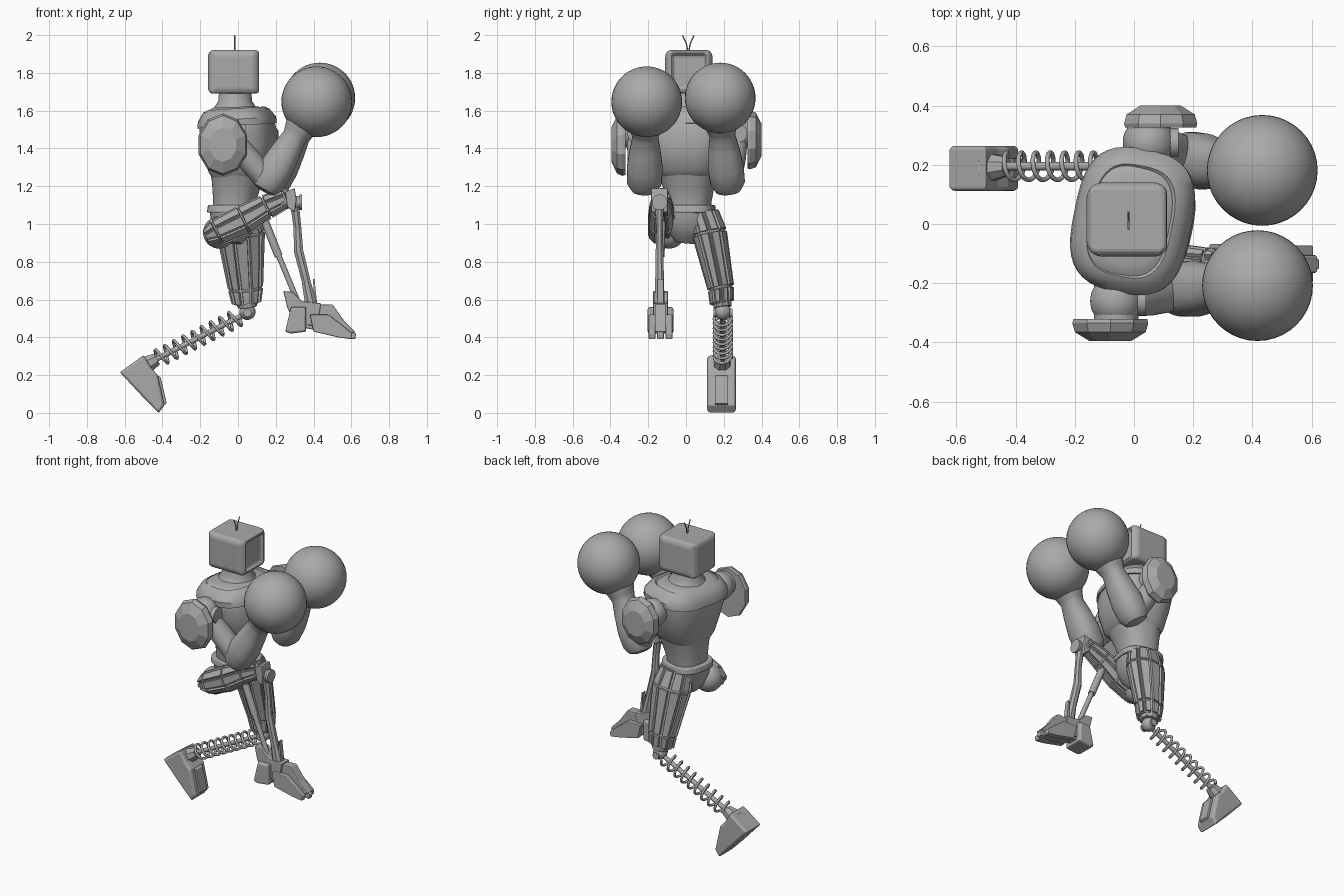
import bpy, bmesh, math
from mathutils import Vector, Matrix

old = bpy.data.objects.get("Cube")
if old:
    bpy.data.objects.remove(old)

grey = bpy.data.materials.new("plain grey")
grey.use_nodes = True
grey.diffuse_color = (0.4, 0.4, 0.4, 1)
grey.node_tree.nodes["Principled BSDF"].inputs["Base Color"].default_value = (0.4, 0.4, 0.4, 1)
X, Y, Z = Vector((1, 0, 0)), Vector((0, 1, 0)), Vector((0, 0, 1))


def finish(name, bm, smooth=False, bevel=0, angle=35):
    bmesh.ops.recalc_face_normals(bm, faces=bm.faces)
    me = bpy.data.meshes.new(name)
    bm.to_mesh(me)
    bm.free()
    ob = bpy.data.objects.new(name, me)
    bpy.context.collection.objects.link(ob)
    me.materials.append(grey)
    if bevel:
        mod = ob.modifiers.new("Bevel", 'BEVEL')
        mod.width, mod.segments, mod.limit_method = bevel, 2, 'ANGLE'
    if smooth:
        bpy.ops.object.select_all(action='DESELECT')
        ob.select_set(True)
        bpy.context.view_layer.objects.active = ob
        bpy.ops.object.shade_smooth_by_angle(angle=math.radians(angle))
    return ob


def loft(name, path, sides=8, ref=Y, square=2, smooth=False, panel=None, bevel=0):
    """Skin rings (x, y, z, half size along ref, half size across) into a closed body."""
    d = (Vector(path[-1][:3]) - Vector(path[0][:3])).normalized()
    u = (ref - d * ref.dot(d)).normalized()
    v = d.cross(u)
    bm, rings = bmesh.new(), []
    for x, y, z, a, b in path:
        ring = []
        for i in range(sides):
            t = (i + 0.5) * math.tau / sides
            c, s = math.cos(t), math.sin(t)
            c = math.copysign(abs(c) ** (2 / square), c)
            s = math.copysign(abs(s) ** (2 / square), s)
            ring.append(bm.verts.new(Vector((x, y, z)) + u * a * c + v * b * s))
        rings.append(ring)
    walls = []
    for r, q in zip(rings, rings[1:]):
        for i in range(sides):
            j = (i + 1) % sides
            walls.append(bm.faces.new((r[i], r[j], q[j], q[i])))
    bm.faces.new(rings[0])
    bm.faces.new(rings[-1])
    bmesh.ops.recalc_face_normals(bm, faces=bm.faces)
    if panel:  # raised armour plates
        bmesh.ops.inset_individual(bm, faces=walls, thickness=panel, depth=0)
        bmesh.ops.inset_individual(bm, faces=walls, thickness=0.002, depth=0.012)
    return finish(name, bm, smooth, bevel)


def rod(name, p, q, r, r2=None, sides=16):
    return loft(name, [(*p, r, r), (*q, r2 or r, r2 or r)], sides,
                X if abs(p[1] - q[1]) > 0.04 else Y, smooth=True)


def ball(name, p, r, squash=(1, 1, 1)):
    bm = bmesh.new()
    bmesh.ops.create_uvsphere(bm, u_segments=40, v_segments=24, radius=r)
    bmesh.ops.transform(bm, matrix=Matrix.Translation(p) @ Matrix.Diagonal((*squash, 1)), verts=bm.verts)
    return finish(name, bm, True)


def prism(name, outline, y, half, bevel=0.006, inset=0):
    """Side outline in x and z, thickened along y, with raised side panels."""
    bm = bmesh.new()
    f = bm.faces.new([bm.verts.new((x, y - half, z)) for x, z in outline])
    ext = bmesh.ops.extrude_face_region(bm, geom=[f])
    moved = [g for g in ext['geom'] if isinstance(g, bmesh.types.BMVert)]
    bmesh.ops.translate(bm, verts=moved, vec=Y * half * 2)
    bmesh.ops.recalc_face_normals(bm, faces=bm.faces)
    if inset:
        ends = [g for g in bm.faces if abs(g.normal.y) > 0.9]
        bmesh.ops.inset_individual(bm, faces=ends, thickness=inset, depth=0.01)
    return finish(name, bm, bevel=bevel)


def wire(name, pts, r):
    cu = bpy.data.curves.new(name, 'CURVE')
    cu.dimensions, cu.bevel_depth, cu.bevel_resolution, cu.use_fill_caps = '3D', r, 2, True
    sp = cu.splines.new('POLY')
    sp.points.add(len(pts) - 1)
    for p, co in zip(sp.points, pts):
        p.co = (*co, 1)
    cu.materials.append(grey)
    ob = bpy.data.objects.new(name, cu)
    bpy.context.collection.objects.link(ob)


# Head: box with raised sides and a sunken screen in front
bm = bmesh.new()
bmesh.ops.create_cube(bm, size=1)
bmesh.ops.transform(bm, matrix=Matrix.Translation((-0.02, 0.015, 1.805)) @ Matrix.Diagonal((0.25, 0.22, 0.23, 1)),
                    verts=bm.verts)
flanks = [f for f in bm.faces if abs(f.normal.z) < 0.5 and f.normal.x < 0.5]
screen = [f for f in bm.faces if f.normal.x > 0.5]
bmesh.ops.inset_individual(bm, faces=flanks, thickness=0.035, depth=0.015)
bmesh.ops.inset_individual(bm, faces=screen, thickness=0.028, depth=0.01)
bmesh.ops.inset_individual(bm, faces=screen, thickness=0.012, depth=-0.02)
finish("head", bm, bevel=0.012)
for side in (-1, 1):
    wire("antenna", [(-0.018, 0.012 + side * s, z) for s, z in ((0.003, 1.915), (0.01, 1.955), (0.03, 1.998))], 0.0035)

# Torso, turned a little about the vertical
across = Vector((math.sin(0.2), math.cos(0.2), 0))
loft("neck", [(-0.015, 0.015, 1.56, 0.16, 0.13), (-0.015, 0.015, 1.62, 0.11, 0.11),
              (-0.015, 0.015, 1.65, 0.09, 0.09), (-0.015, 0.015, 1.71, 0.085, 0.085)], 32, smooth=True)
loft("chest", [(0.0, 0.01, 1.25, 0.15, 0.135), (0.01, 0.01, 1.28, 0.175, 0.16), (0.01, 0.01, 1.4, 0.21, 0.19),
               (0.0, 0.01, 1.5, 0.235, 0.195), (-0.005, 0.01, 1.55, 0.235, 0.185), (-0.01, 0.01, 1.6, 0.2, 0.15),
               (-0.01, 0.01, 1.62, 0.15, 0.11)], 40, across, 2.8, True)
loft("collar_plate", [(-0.005, 0.01, 1.52, 0.243, 0.2), (-0.005, 0.01, 1.555, 0.245, 0.195),
                      (-0.01, 0.01, 1.6, 0.215, 0.165), (-0.01, 0.01, 1.612, 0.19, 0.14),
                      (-0.01, 0.01, 1.595, 0.17, 0.12)], 40, across, 3, True)
loft("abdomen", [(-0.02, 0.015, 1.08, 0.115, 0.11), (-0.02, 0.015, 1.12, 0.12, 0.11), (-0.01, 0.015, 1.2, 0.135, 0.125),
                 (0.0, 0.01, 1.28, 0.165, 0.145)], 40, across, 2.4, True)
loft("belt", [(-0.02, 0.015, 1.06, 0.14, 0.14), (-0.02, 0.015, 1.1, 0.135, 0.135)], 32, across, 2.8, True, bevel=0.006)
loft("pelvis", [(-0.03, 0.0, 0.9, 0.05, 0.05), (-0.03, 0.0, 0.94, 0.09, 0.09), (-0.02, 0.01, 1.0, 0.125, 0.12),
                (-0.02, 0.015, 1.07, 0.135, 0.13)], 32, across, 2.4, True)
ball("raised_hip_joint", (-0.1, -0.09, 0.955), 0.085)
ball("standing_hip_joint", (-0.01, 0.09, 1.01), 0.085)


# Arms: shoulder joint, pad, upper arm, forearm and round glove
def arm(side, shoulder, elbow, wrist, glove, pad):
    s, e, w = Vector(shoulder), Vector(elbow), Vector(wrist)
    rod(side + "_shoulder_axle", s - Y * 0.08, s + Y * 0.08, 0.075, sides=24)
    ball(side + "_shoulder_ball", s, 0.088)
    hub = s + Vector((0.05, 0, 0.0))
    rod(side + "_shoulder_hub", hub, hub + X * 0.05, 0.05)
    m = s.lerp(e, 0.5)
    loft(side + "_upper_arm", [(*s, 0.055, 0.06), (*m, 0.07, 0.065), (*e, 0.07, 0.06)], 24, smooth=True)
    rows = ((-0.18, 0.035), (-0.14, 0.068), (0, 0.092), (0.3, 0.095), (0.65, 0.082), (0.92, 0.068), (1.0, 0.075), (1.15, 0.09))
    loft(side + "_forearm", [(*e.lerp(w, t), r, r * 0.95) for t, r in rows], 28, square=2.3, smooth=True)
    ball(side + "_glove", glove, 0.187)
    out = math.copysign(1, s.y)
    px, py, pz, a, b = pad
    loft(side + "_shoulder_pad", [(px, py + out * h, pz, a * k, b * k)
                                  for h, k in ((-0.075, 0.97), (-0.06, 1.0), (-0.03, 0.93), (0, 0.55))], 10, X)


arm("right", (-0.06, -0.26, 1.48), (0.16, -0.22, 1.22), (0.31, -0.215, 1.48), (0.417, -0.208, 1.647),
    (-0.08, -0.395, 1.42, 0.135, 0.165))
arm("left", (0.05, 0.275, 1.48), (0.19, 0.22, 1.22), (0.33, 0.19, 1.49), (0.433, 0.181, 1.667),
    (0.09, 0.4, 1.445, 0.13, 0.155))

# Raised right leg: armoured thigh, knee barrel, thin struts
loft("right_thigh", [(-0.17, -0.13, 0.93, 0.035, 0.03), (-0.11, -0.13, 0.955, 0.065, 0.065), (0.03, -0.13, 1.02, 0.065, 0.075),
                     (0.15, -0.13, 1.09, 0.055, 0.06), (0.25, -0.13, 1.135, 0.04, 0.045), (0.28, -0.13, 1.15, 0.035, 0.035)],
     8, panel=0.006)
rod("right_knee_barrel", (0.22, -0.14, 1.115), (0.335, -0.14, 1.115), 0.034)
rod("right_knee_cap", (0.325, -0.14, 1.115), (0.34, -0.14, 1.115), 0.042)
prism("right_knee_bracket", [(0.25, 1.17), (0.3, 1.19), (0.31, 1.13), (0.3, 1.06), (0.26, 1.09)], -0.14, 0.045)
loft("right_shin", [(0.3, -0.14, 1.1, 0.025, 0.025), (0.315, -0.14, 0.98, 0.018, 0.022), (0.32, -0.14, 0.86, 0.022, 0.027),
                    (0.36, -0.14, 0.7, 0.025, 0.025), (0.39, -0.14, 0.56, 0.03, 0.035)], 8)
rod("shin_piston", (0.14, -0.13, 1.02), (0.215, -0.135, 0.83), 0.022)
rod("shin_piston_rod", (0.2, -0.135, 0.87), (0.32, -0.14, 0.58), 0.015)
prism("right_ankle", [(0.24, 0.645), (0.29, 0.64), (0.34, 0.59), (0.44, 0.58), (0.42, 0.46), (0.3, 0.47), (0.26, 0.56)], -0.135, 0.04)
prism("right_heel_claw", [(0.28, 0.56), (0.36, 0.56), (0.36, 0.43), (0.28, 0.42), (0.25, 0.43)], -0.135, 0.058, inset=0.008)
prism("ankle_fin", [(0.4, 0.57), (0.42, 0.57), (0.405, 0.71), (0.398, 0.71)], -0.135, 0.015, 0)
prism("right_foot_top", [(0.35, 0.57), (0.5, 0.575), (0.56, 0.49), (0.62, 0.43), (0.6, 0.42), (0.46, 0.43), (0.35, 0.45)],
      -0.135, 0.03)
for k in (-1, 0, 1):
    tip = 0.02 if k == 0 else 0
    prism("right_toe", [(0.38, 0.52), (0.48, 0.52), (0.57 + tip, 0.45), (0.605 + tip, 0.42), (0.6 + tip, 0.39), (0.53, 0.4),
                        (0.4, 0.43)], -0.135 + k * 0.045, 0.018, 0.005)

# Left leg: plated thigh, ball knee, coil spring shin
loft("left_thigh", [(0.045, 0.19, 0.58, 0.055, 0.07), (0.04, 0.185, 0.66, 0.062, 0.085), (0.015, 0.125, 0.95, 0.085, 0.12),
                    (0.0, 0.09, 1.06, 0.075, 0.1)], 10, panel=0.008)
loft("left_knee_collar", [(0.05, 0.195, 0.56, 0.05, 0.05), (0.045, 0.19, 0.6, 0.055, 0.065)], 10)
ball("left_knee_ball", (0.05, 0.195, 0.535), 0.043)
rod("left_knee_pin", (0.05, 0.145, 0.53), (0.05, 0.245, 0.53), 0.022)
top, end = Vector((0.05, 0.195, 0.53)), Vector((-0.47, 0.195, 0.265))
rod("spring_core", top, end, 0.014)
d = (end - top).normalized()
n = d.cross(Y)
turns, steps = 9, 24
coil = []
for i in range(turns * steps + 1):
    t, a = i / (turns * steps), i * math.tau / steps
    coil.append(top.lerp(end, 0.08 + 0.84 * t) + Y * 0.046 * math.cos(a) + n * 0.046 * math.sin(a))
wire("shin_spring", coil, 0.008)

# Left foot, toes pointing down
prism("left_foot", [(-0.625, 0.215), (-0.5, 0.305), (-0.46, 0.24), (-0.425, 0.2), (-0.39, 0.04), (-0.42, 0.0), (-0.5, 0.08)],
      0.188, 0.066, 0.005, inset=0.012)
loft("left_ankle", [(-0.43, 0.195, 0.285, 0.035, 0.035), (-0.5, 0.19, 0.245, 0.055, 0.055)], 8)
prism("left_foot_plate", [(-0.43, 0.2), (-0.41, 0.19), (-0.377, 0.05), (-0.395, 0.04)], 0.188, 0.035, 0.004)
